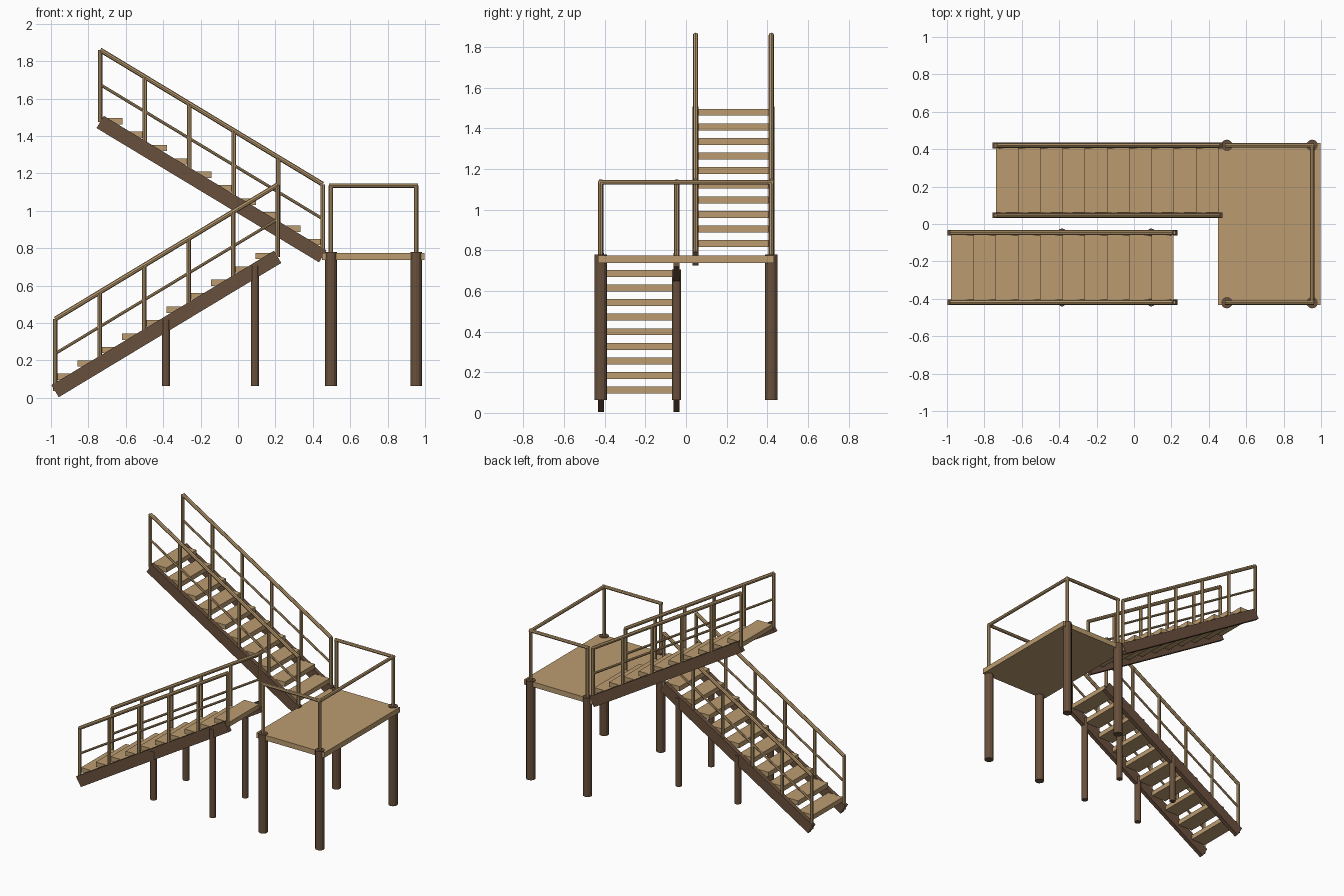
import bpy, bmesh, math
from mathutils import Vector, Matrix

if "Cube" in bpy.data.objects:
    bpy.data.objects.remove(bpy.data.objects["Cube"])


def material(name, rgb):
    m = bpy.data.materials.new(name)
    m.diffuse_color = (*rgb, 1)
    m.use_nodes = True
    m.node_tree.nodes["Principled BSDF"].inputs["Base Color"].default_value = m.diffuse_color
    return m


TAN = material("light_wood", (0.50, 0.33, 0.16))
BROWN = material("dark_wood", (0.14, 0.08, 0.045))


def finish(name, bm, mat):
    me = bpy.data.meshes.new(name)
    bmesh.ops.recalc_face_normals(bm, faces=bm.faces)
    bm.to_mesh(me)
    bm.free()
    me.materials.append(mat)
    ob = bpy.data.objects.new(name, me)
    bpy.context.collection.objects.link(ob)
    return ob


def box(name, lo, hi, mat):
    lo, hi = Vector(lo), Vector(hi)
    bm = bmesh.new()
    bmesh.ops.create_cube(bm, size=1, matrix=Matrix.Translation((lo + hi) / 2)
                          @ Matrix.Diagonal((*(hi - lo), 1)))
    return finish(name, bm, mat)


def rod(name, a, b, r, mat, sides=8):
    a, b = Vector(a), Vector(b)
    d = b - a
    rot = d.to_track_quat('Z', 'Y').to_matrix().to_4x4()
    bm = bmesh.new()
    bmesh.ops.create_cone(bm, cap_ends=True, segments=sides, radius1=r, radius2=r,
                          depth=d.length,
                          matrix=Matrix.Translation((a + b) / 2) @ rot)
    return finish(name, bm, mat)


RUN, RISE, STEPS = 1.19, 0.718, 10


def flight(name, x0, z0, direction, sides_y):
    """Stair flight climbing from (x0, z0) along +x or -x."""
    def at(t, y, up=0):
        return Vector((x0 + direction * RUN * t, y, z0 + RISE * t + up))

    # stringers with square-cut ends
    along = Vector((direction * RUN, 0, RISE)).normalized()
    normal = Vector((-along.z, 0, along.x)) * 0.038 * direction
    for y in sides_y:
        bm = bmesh.new()
        rings = []
        for dy in (-0.015, 0.015):
            off = Vector((0, dy, 0))
            rings.append([bm.verts.new(p + off) for p in (
                at(0, y) - normal, at(1, y) - normal,
                at(1, y) + normal, at(0, y) + normal)])
        a, b = rings
        bm.faces.new(a)
        bm.faces.new(b)
        for i in range(4):
            j = (i + 1) % 4
            bm.faces.new((a[i], a[j], b[j], b[i]))
        finish(name + "_stringer", bm, BROWN)

        # railing: posts, middle rail and handrail
        for i in range(6):
            rod(name + "_rail_post", at(i / 5, y), at(i / 5, y, 0.385), 0.012, TAN)
        rod(name + "_middle_rail", at(0, y, 0.2), at(1, y, 0.2), 0.008, TAN)
        rod(name + "_handrail", at(0, y, 0.385), at(1, y, 0.385), 0.013, TAN)

    # treads
    for i in range(STEPS):
        xa, xb = sorted((at(i / STEPS, 0).x, at((i + 1) / STEPS, 0).x))
        z = z0 + 0.076 + RISE / STEPS * i
        box(name + "_tread", (xa, sides_y[0] + 0.014, z - 0.017),
            (xb, sides_y[1] - 0.014, z + 0.017), TAN)


flight("lower_flight", -0.978, 0.036, 1, (-0.419, -0.046))
flight("upper_flight", 0.453, 0.757, -1, (0.047, 0.42))

# columns under the lower flight
for x, top in ((-0.385, 0.415), (0.091, 0.705)):
    for y in (-0.419, -0.046):
        rod("flight_column", (x, y, 0.063), (x, y, top), 0.022, BROWN, 12)

# landing slab, its legs and guard rail
box("landing", (0.45, -0.433, 0.738), (0.997, 0.433, 0.775), TAN)
XA, XB, Y, TOP = 0.497, 0.952, 0.42, 1.135
for x in (XA, XB):
    for y in (-Y, Y):
        rod("landing_leg", (x, y, 0.063), (x, y, 0.78), 0.031, BROWN, 12)
        rod("guard_post", (x, y, 0.77), (x, y, TOP), 0.012, TAN)
for y in (-Y, Y):
    rod("guard_rail", (XA - 0.01, y, TOP), (XB + 0.01, y, TOP), 0.012, TAN)
rod("guard_rail", (XB, -Y, TOP), (XB, Y, TOP), 0.012, TAN)
